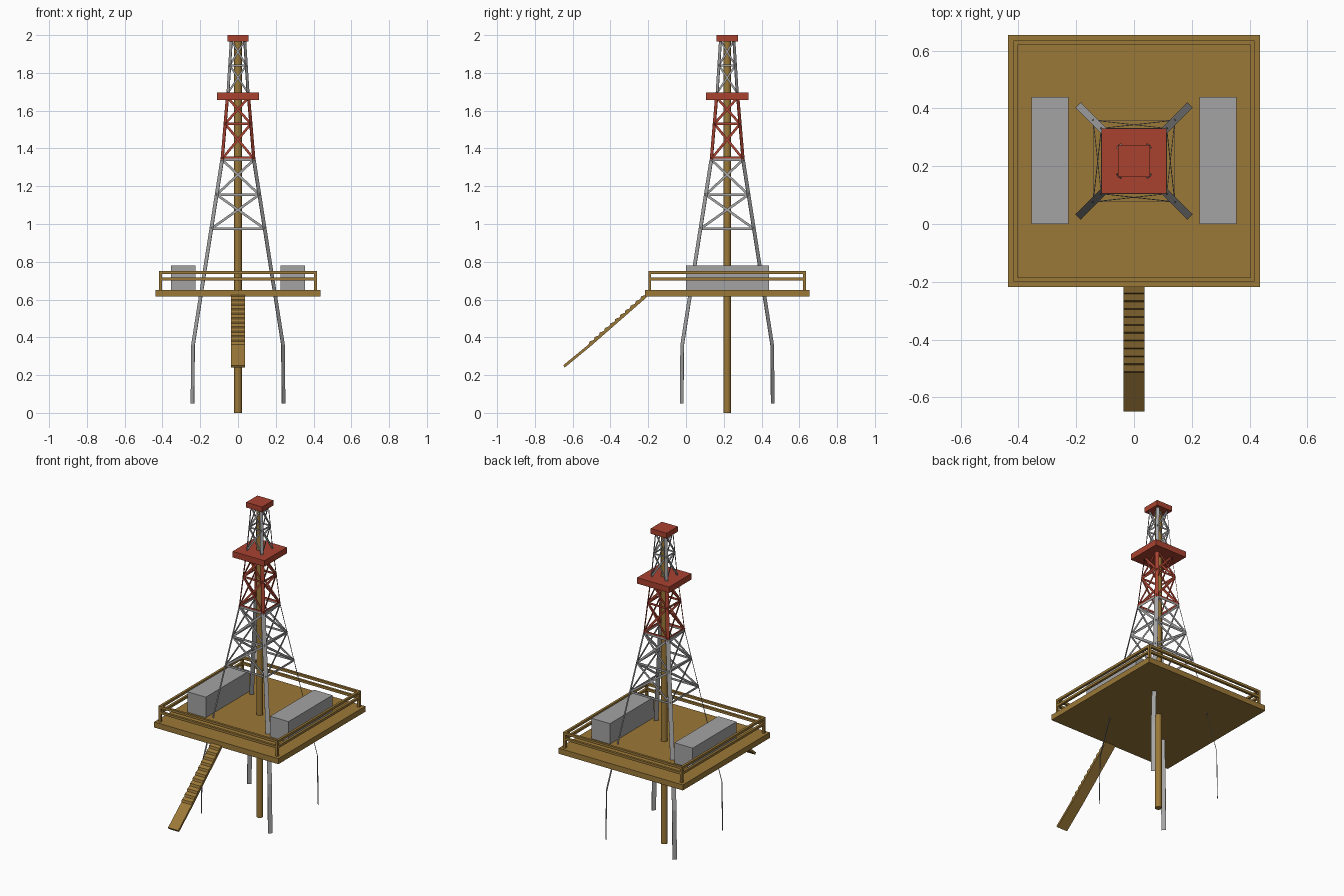
import bpy, bmesh, math
from mathutils import Vector, Matrix

if "Cube" in bpy.data.objects:
    bpy.data.objects.remove(bpy.data.objects["Cube"])

CY = 0.218          # centre line of deck and derrick


def material(name, rgb):
    m = bpy.data.materials.new(name)
    m.diffuse_color = (*rgb, 1)
    m.use_nodes = True
    m.node_tree.nodes["Principled BSDF"].inputs["Base Color"].default_value = m.diffuse_color
    return m


BROWN = material("ochre_brown", (0.33, 0.19, 0.04))
GREY = material("steel_grey", (0.37, 0.37, 0.37))
RED = material("warning_red", (0.40, 0.055, 0.03))


def finish(name, bm, mat):
    bmesh.ops.recalc_face_normals(bm, faces=bm.faces)
    me = bpy.data.meshes.new(name)
    bm.to_mesh(me)
    bm.free()
    me.materials.append(mat)
    ob = bpy.data.objects.new(name, me)
    bpy.context.collection.objects.link(ob)
    return ob


def add_box(bm, lo, hi):
    lo, hi = Vector(lo), Vector(hi)
    mat = Matrix.Translation((lo + hi) / 2) @ Matrix.Diagonal((*(hi - lo), 1))
    bmesh.ops.create_cube(bm, size=1, matrix=mat)


def box(name, lo, hi, mat):
    bm = bmesh.new()
    add_box(bm, lo, hi)
    return finish(name, bm, mat)


def add_strip(bm, a, b, normal, width, thick=0.002):
    """Flat bar from a to b whose thin side faces along normal."""
    a, b = Vector(a), Vector(b)
    d = (b - a).normalized()
    side = d.cross(Vector(normal)).normalized()
    out = side.cross(d)
    rot = Matrix((side, out, d)).transposed().to_4x4()
    mat = (Matrix.Translation((a + b) / 2) @ rot
           @ Matrix.Diagonal((width, thick, (b - a).length, 1)))
    bmesh.ops.create_cube(bm, size=1, matrix=mat)


# Half spread of the derrick legs by height
SPREAD = [(0.05, 0.241), (0.36, 0.238), (1.34, 0.084), (1.66, 0.057),
          (1.695, 0.053), (1.98, 0.035)]


def spread(z):
    for (z0, r0), (z1, r1) in zip(SPREAD, SPREAD[1:]):
        if z <= z1:
            return r0 + (r1 - r0) * (z - z0) / (z1 - z0)
    return SPREAD[-1][1]


def corner(sx, sy, z):
    r = spread(z)
    return Vector((sx * r, CY + sy * r, z))


CORNERS = [(-1, -1), (1, -1), (1, 1), (-1, 1)]


def legs(name, heights, mat, width):
    bm = bmesh.new()
    for sx, sy in CORNERS:
        for z0, z1 in zip(heights, heights[1:]):
            add_strip(bm, corner(sx, sy, z0), corner(sx, sy, z1), (sx, sy, 0), width)
    finish(name, bm, mat)


def bracing(name, heights, mat, width, rings):
    bm = bmesh.new()
    for i in range(4):
        p, q = CORNERS[i], CORNERS[(i + 1) % 4]
        n = (p[0] + q[0], p[1] + q[1], 0)
        for z in rings:
            add_strip(bm, corner(*p, z), corner(*q, z), n, width)
        for z0, z1 in zip(heights, heights[1:]):
            add_strip(bm, corner(*p, z0), corner(*q, z1), n, width)
            add_strip(bm, corner(*q, z0), corner(*p, z1), n, width)
    finish(name, bm, mat)


# Derrick: grey base, red middle, grey top
legs("lower_legs", [0.05, 0.36, 1.34], GREY, 0.026)
legs("middle_legs", [1.34, 1.66], RED, 0.022)
legs("upper_legs", [1.695, 1.98], GREY, 0.02)
bracing("lower_bracing", [0.975, 1.155, 1.34], GREY, 0.013, [0.975, 1.155, 1.34])
bracing("middle_bracing", [1.345, 1.53, 1.67], RED, 0.013, [1.35, 1.53])
bracing("upper_bracing", [1.695, 1.84, 1.97], GREY, 0.01, [1.84])

# Red platforms
for name, r, z0, z1 in (("lookout_platform", 0.112, 1.657, 1.695),
                        ("crown_platform", 0.056, 1.967, 2.0)):
    box(name, (-r, CY - r, z0), (r, CY + r, z1), RED)

# Central drill pipe
bm = bmesh.new()
bmesh.ops.create_cone(bm, cap_ends=True, segments=20, radius1=0.02, radius2=0.02,
                      depth=1.97, matrix=Matrix.Translation((0, CY, 0.985)))
pipe = finish("drill_pipe", bm, BROWN)
bpy.context.view_layer.objects.active = pipe
pipe.select_set(True)
bpy.ops.object.shade_smooth_by_angle(angle=math.radians(40))

# Deck and equipment housings
box("deck", (-0.436, CY - 0.436, 0.615), (0.436, CY + 0.436, 0.65), BROWN)
for side, x0, x1 in (("left", -0.355, -0.226), ("right", 0.226, 0.355)):
    box(side + "_housing", (x0, 0.0, 0.65), (x1, 0.44, 0.78), GREY)

# Railing: corner posts with two rails all round
bm = bmesh.new()
R, T = 0.41, 0.0075
for sx, sy in CORNERS:
    x, y = sx * R, CY + sy * R
    add_box(bm, (x - T, y - T, 0.65), (x + T, y + T, 0.75))
for z in (0.708, 0.743):
    for s in (-1, 1):
        add_box(bm, (-R, CY + s * R - T, z - T), (R, CY + s * R + T, z + T))
        add_box(bm, (s * R - T, CY - R, z - T), (s * R + T, CY + R, z + T))
finish("railing", bm, BROWN)

# Stair: toothed upper flight and plain lower ramp, extruded across x
top, bend, foot = Vector((-0.215, 0.625)), Vector((-0.515, 0.363)), Vector((-0.65, 0.252))
STEPS = 11
profile = []
for i in range(STEPS):
    p = top.lerp(bend, i / STEPS)
    q = top.lerp(bend, (i + 1) / STEPS)
    profile += [p, Vector((q.x + 0.004, p.y - 0.009))]
profile += [bend, foot, foot + Vector((0.008, -0.012)),
            bend + Vector((0.008, -0.012)), top + Vector((0.008, -0.012))]
bm = bmesh.new()
face = bm.faces.new([bm.verts.new((-0.036, p.x, p.y)) for p in profile])
ext = bmesh.ops.extrude_face_region(bm, geom=[face])
bmesh.ops.translate(bm, vec=(0.072, 0, 0),
                    verts=[v for v in ext["geom"] if isinstance(v, bmesh.types.BMVert)])
finish("stair", bm, BROWN)
